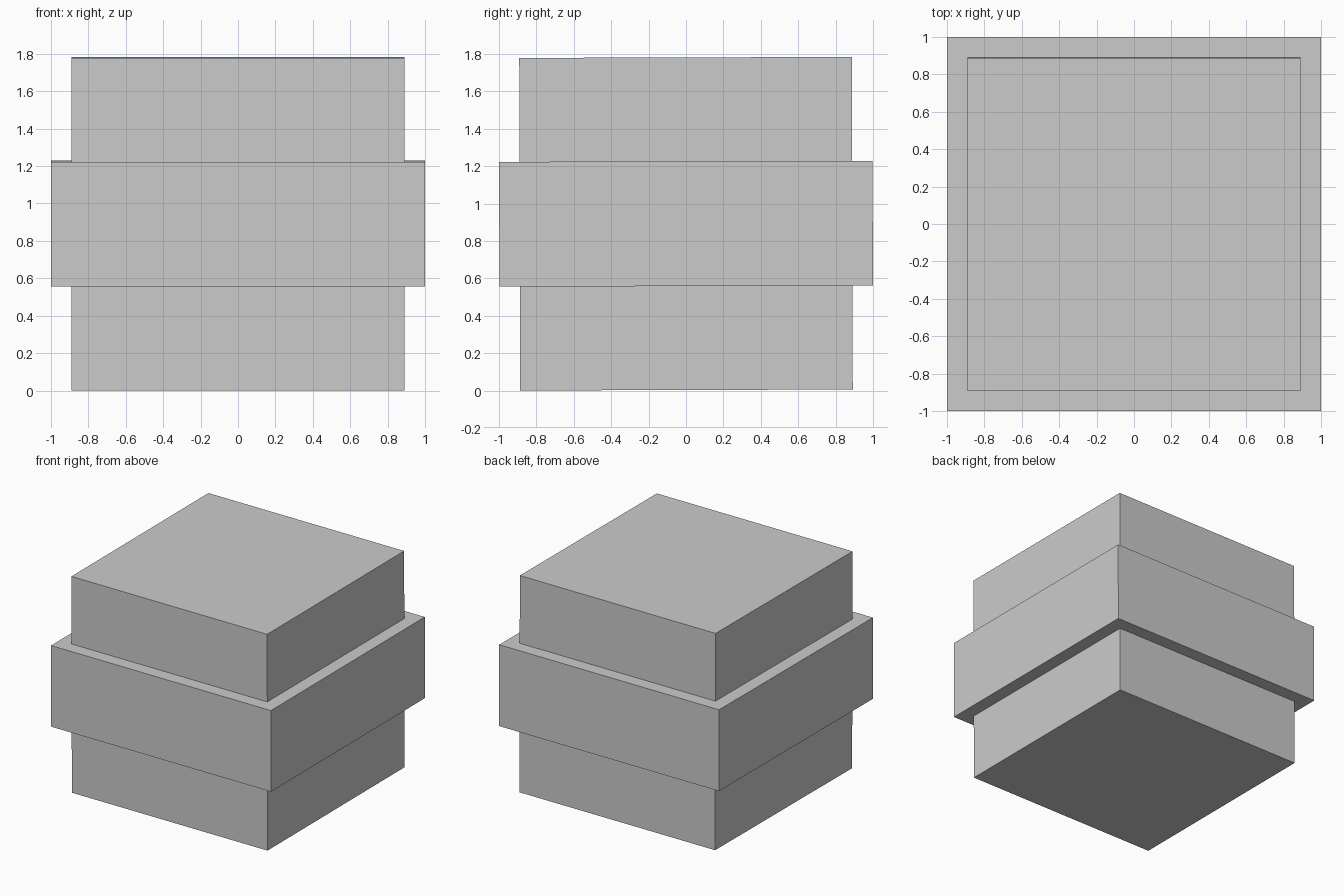
import bpy

if "Cube" in bpy.data.objects:
    bpy.data.objects.remove(bpy.data.objects["Cube"])

TILT = 0.003    # the whole model leans very slightly about x
MID_Z = 0.892   # height of the shared centre


def block(name, width, height):
    bpy.ops.mesh.primitive_cube_add(size=1, location=(0, 0, MID_Z), rotation=(TILT, 0, 0))
    obj = bpy.context.object
    obj.name = name
    obj.scale = (width, width, height)
    bpy.ops.object.transform_apply(location=False, rotation=False, scale=True)
    return obj


# Inner cube showing above and below the band
block("core_block", 1.778, 1.778)
# Wider band around the middle
block("middle_band", 1.997, 0.667)
